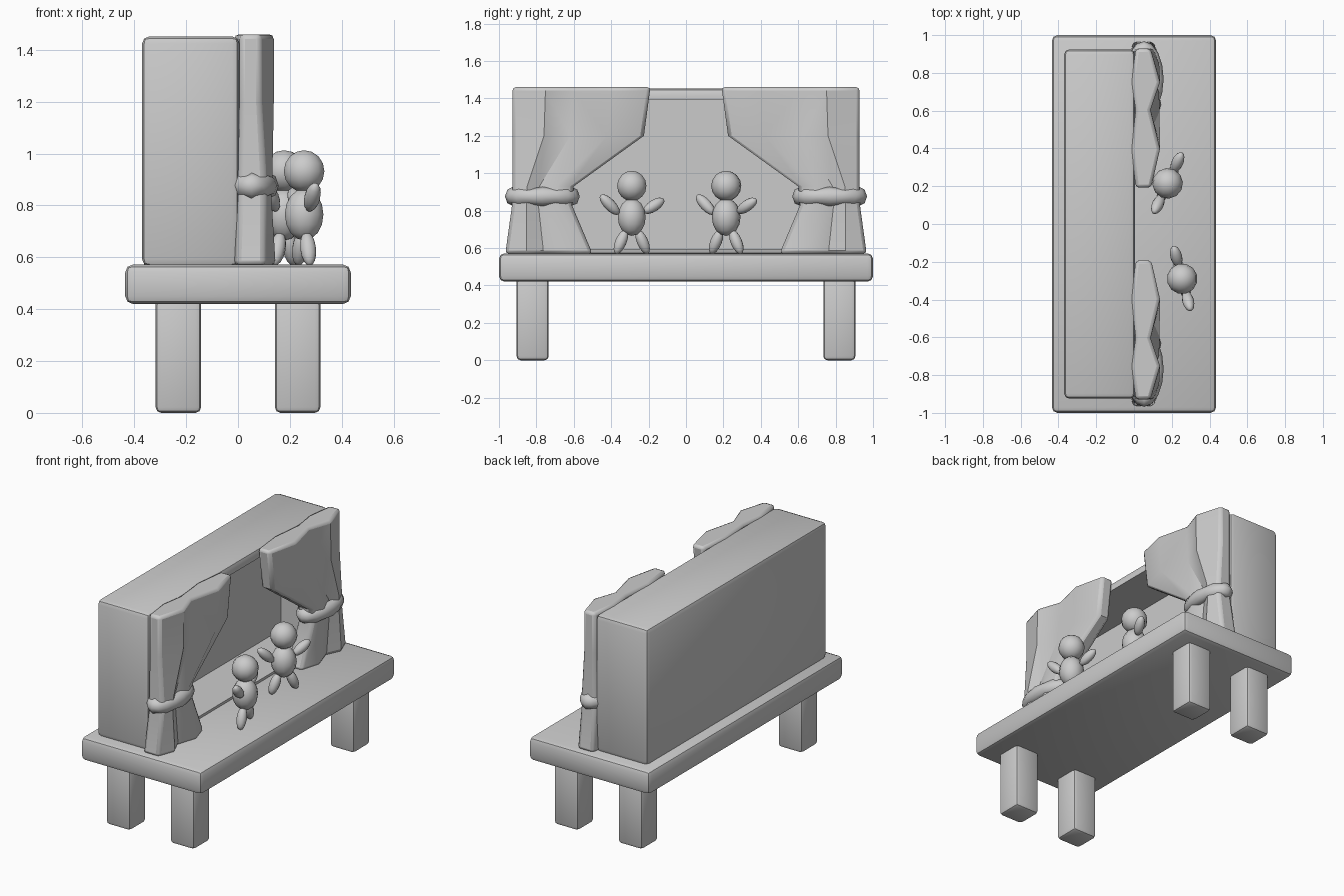
import bpy, bmesh
from math import radians, sin, cos, pi
from mathutils import Matrix, Vector

if "Cube" in bpy.data.objects:
    bpy.data.objects.remove(bpy.data.objects["Cube"])


def finish(bm, name, angle=40):
    bmesh.ops.recalc_face_normals(bm, faces=bm.faces)
    me = bpy.data.meshes.new(name)
    bm.to_mesh(me)
    bm.free()
    ob = bpy.data.objects.new(name, me)
    bpy.context.collection.objects.link(ob)
    bpy.ops.object.select_all(action='DESELECT')
    ob.select_set(True)
    bpy.context.view_layer.objects.active = ob
    bpy.ops.object.shade_smooth_by_angle(angle=radians(angle))
    return ob


def box_bm(lo, hi, bevel):
    lo, hi = Vector(lo), Vector(hi)
    bm = bmesh.new()
    bmesh.ops.create_cube(bm, size=1, matrix=Matrix.Translation((lo + hi) / 2)
                          @ Matrix.Diagonal((*(hi - lo), 1)))
    bmesh.ops.bevel(bm, geom=bm.edges[:], offset=bevel, segments=2,
                    profile=0.5, affect='EDGES')
    return bm


# Table top and legs
finish(box_bm((-0.435, -1, 0.42), (0.435, 1, 0.572), 0.03), "table_top")
for sx in (-1, 1):
    for sy in (-1, 1):
        cx, cy = sx * 0.23, sy * 0.82
        finish(box_bm((cx - 0.088, cy - 0.086, 0), (cx + 0.088, cy + 0.086, 0.44), 0.022),
               "table_leg")

# Stage box, hollowed from the audience side (+x)
bm = box_bm((-0.37, -0.925, 0.565), (0.005, 0.925, 1.452), 0.028)
bm.normal_update()
front = max((f for f in bm.faces if f.normal.x > 0.99), key=lambda f: f.calc_area())
bmesh.ops.inset_individual(bm, faces=[front], thickness=0.045)
for v in front.verts:
    if v.co.z < 1:
        v.co.z = 0.596
ext = bmesh.ops.extrude_discrete_faces(bm, faces=[front])
bmesh.ops.translate(bm, vec=(-0.3, 0, 0), verts=ext["faces"][0].verts[:])
finish(bm, "stage_box", 30)

# Curtain rows: z, outer y, inner y, x centre, half thickness, fold depth
ROWS = [(1.46, 0.928, 0.19, 0.05, 0.052, 0.036),
        (1.20, 0.928, 0.225, 0.05, 0.052, 0.036),
        (0.93, 0.928, 0.60, 0.055, 0.056, 0.022),
        (0.83, 0.93, 0.61, 0.055, 0.056, 0.018),
        (0.57, 0.966, 0.50, 0.05, 0.065, 0.030)]
FOLDS = [(0, -0.4), (0.24, 1), (0.44, -0.4), (0.72, 1), (1, -0.3)]


def curtain(side):
    bm = bmesh.new()
    rings = []
    for z, yo, yi, cx, half, fold in ROWS:
        pts = [(cx + half + fold * w, yo + (yi - yo) * t) for t, w in FOLDS]
        pts += [(cx - half - (0.012 if w > 0 else -0.3 * fold), yo + (yi - yo) * t)
                for t, w in reversed(FOLDS)]
        rings.append([bm.verts.new((x, side * y, z)) for x, y in pts])
    n = len(rings[0])
    for a, b in zip(rings, rings[1:]):
        for i in range(n):
            bm.faces.new((a[i], a[(i + 1) % n], b[(i + 1) % n], b[i]))
    bm.faces.new(rings[0])
    bm.faces.new(rings[-1])
    ob = finish(bm, "curtain", 35)
    mod = ob.modifiers.new("soft_edges", 'BEVEL')
    mod.width, mod.segments, mod.angle_limit = 0.018, 2, radians(50)


# Rounded oval band gathering each curtain
def tie_band(side, seg=16, sides=8):
    bm = bmesh.new()
    grid = []
    for i in range(seg):
        a = 2 * pi * i / seg
        r = 0.047 + 0.005 * (-1) ** i
        ring = []
        for j in range(sides):
            b = 2 * pi * j / sides
            ring.append(bm.verts.new((0.053 + cos(a) * (0.062 + 0.042 * cos(b)),
                                      side * (0.768 + sin(a) * (0.155 + 0.045 * cos(b))),
                                      0.876 + r * sin(b))))
        grid.append(ring)
    for i in range(seg):
        a, b = grid[i], grid[(i + 1) % seg]
        for j in range(sides):
            k = (j + 1) % sides
            bm.faces.new((a[j], b[j], b[k], a[k]))
    finish(bm, "curtain_tie", 60)


for side in (-1, 1):
    curtain(side)
    tie_band(side)

# Puppet parts: name, y, z, half width, half length, tilt in degrees
PARTS = [("head", 0, 0.932, 0.081, 0.081, 0),
         ("body", 0, 0.765, 0.077, 0.10, 0),
         ("left_arm", -0.122, 0.832, 0.031, 0.072, 45),
         ("right_arm", 0.122, 0.826, 0.031, 0.066, -58),
         ("left_leg", -0.06, 0.633, 0.031, 0.07, -24),
         ("right_leg", 0.06, 0.633, 0.031, 0.07, 24)]


def puppet(x, y, turn):
    base = Matrix.Translation((x, y, 0)) @ Matrix.Rotation(radians(turn), 4, 'Z')
    for name, py, pz, w, h, tilt in PARTS:
        bm = bmesh.new()
        bmesh.ops.create_uvsphere(
            bm, u_segments=12, v_segments=8, radius=1,
            matrix=base @ Matrix.Translation((0, py, pz))
            @ Matrix.Rotation(radians(tilt), 4, 'X') @ Matrix.Diagonal((w, w, h, 1)))
        finish(bm, "puppet_" + name, 60)


puppet(0.255, -0.29, 15)
puppet(0.178, 0.215, -25)
